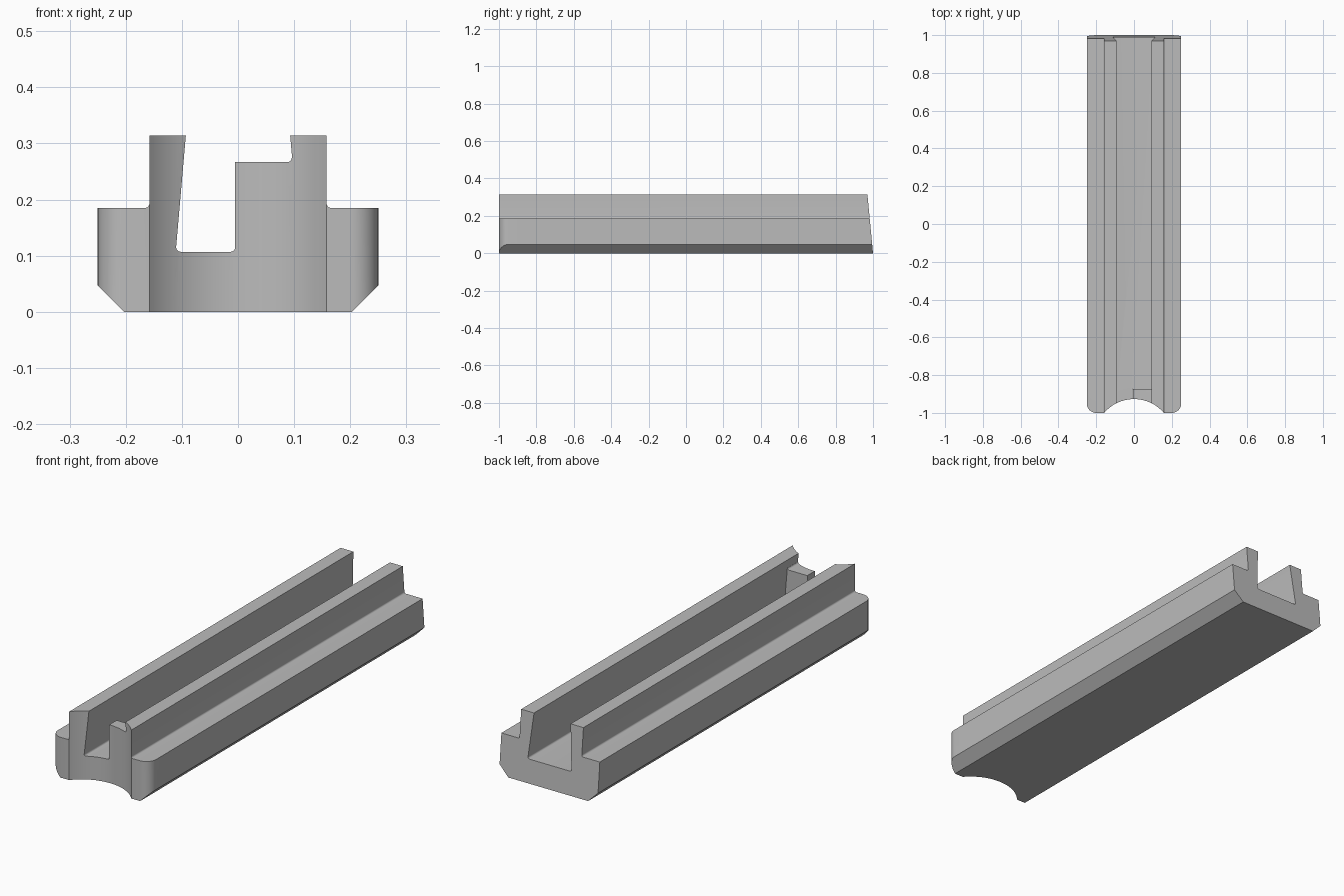
import bpy, bmesh, math
from mathutils import Vector

if "Cube" in bpy.data.objects:
    bpy.data.objects.remove(bpy.data.objects["Cube"])

metal = bpy.data.materials.new("plain_grey")
metal.diffuse_color = (0.5, 0.5, 0.5, 1)
metal.use_nodes = True
metal.node_tree.nodes["Principled BSDF"].inputs["Base Color"].default_value = metal.diffuse_color


def arc(cx, cy, r, a0, a1, n):
    """Points on an arc, angles in degrees."""
    return [(cx + r * math.cos(math.radians(a0 + (a1 - a0) * i / n)),
             cy + r * math.sin(math.radians(a0 + (a1 - a0) * i / n))) for i in range(n + 1)]


def fillet(p, q, s, r, n=5):
    """Round the corner q between p and s with radius r."""
    p, q, s = Vector(p), Vector(q), Vector(s)
    u, v = (p - q).normalized(), (s - q).normalized()
    half = u.angle(v) / 2
    t = r / math.tan(half)
    c = q + (u + v).normalized() * r / math.sin(half)
    a, b = q + u * t - c, q + v * t - c
    out = []
    for i in range(n + 1):
        d = a.lerp(b, i / n).normalized() * r
        out.append(tuple(c + d))
    return out


def prism(name, bottom, top):
    """Solid between two matching loops of 3D points."""
    bm = bmesh.new()
    a = [bm.verts.new(p) for p in bottom]
    b = [bm.verts.new(p) for p in top]
    bm.faces.new(a)
    bm.faces.new(b[::-1])
    for i in range(len(a)):
        j = (i + 1) % len(a)
        bm.faces.new((a[i], b[i], b[j], a[j]))
    bmesh.ops.recalc_face_normals(bm, faces=bm.faces)
    me = bpy.data.meshes.new(name)
    bm.to_mesh(me)
    bm.free()
    ob = bpy.data.objects.new(name, me)
    bpy.context.collection.objects.link(ob)
    me.materials.append(metal)
    return ob


def along_y(name, pts, y0, y1):
    return prism(name, [(x, y0, z) for x, z in pts], [(x, y1, z) for x, z in pts])


def boolean(ob, tool, op):
    m = ob.modifiers.new(op.lower(), 'BOOLEAN')
    m.object, m.operation, m.solver = tool, op, 'EXACT'
    bpy.context.view_layer.objects.active = ob
    bpy.ops.object.modifier_apply(modifier=m.name)
    bpy.data.objects.remove(tool)


# Channel cross-section: chamfered base, shoulders, two rails, tapered slot
R = 0.008
half = [(0.203, 0), (0.25, 0.047), (0.25, 0.185)]
half += fillet((0.25, 0.185), (0.158, 0.185), (0.158, 0.314), R)
half += [(0.158, 0.314), (0.093, 0.314)]
half += fillet((0.093, 0.314), (0.111, 0.107), (0, 0.107), R)
section = half + [(-x, z) for x, z in reversed(half)]
channel = along_y("rail_channel", section, -1.1, 1.1)

# Stop block at the front end, filleted into the floor and right rail
block = [(-0.013, 0.09)] + arc(-0.013, 0.115, R, -90, 0, 5)
block += [(-0.005, 0.267)] + arc(0.088, 0.275, R, -90, 0, 5)
block += [(0.13, 0.275), (0.13, 0.09)]
stop = along_y("stop_block", block, -1.08, -0.873)
boolean(channel, stop, 'UNION')

# Plan outline: scalloped front, rounded front corners, leaning back end
ang = math.degrees(math.asin(0.158 / 0.2075))
plan = [(-0.3, 1), (-0.3, -0.9), (-0.25, -0.9)]
plan += arc(-0.20, -0.95, 0.05, 180, 270, 10)
plan += arc(0, -1.1345, 0.2075, 90 + ang, 90 - ang, 32)
plan += arc(0.20, -0.95, 0.05, 270, 360, 10)
plan += [(0.25, -0.9), (0.3, -0.9), (0.3, 1)]


def level(z):
    return [(x, 1 - 0.0955 * z if y > 0.9 else y, z) for x, y in plan]


outline = prism("end_trim", level(-0.1), level(0.45))
boolean(channel, outline, 'INTERSECT')

# Smooth curved areas, crisp edges
bpy.ops.object.select_all(action='DESELECT')
channel.select_set(True)
bpy.context.view_layer.objects.active = channel
bpy.ops.object.shade_smooth_by_angle(angle=math.radians(25))
